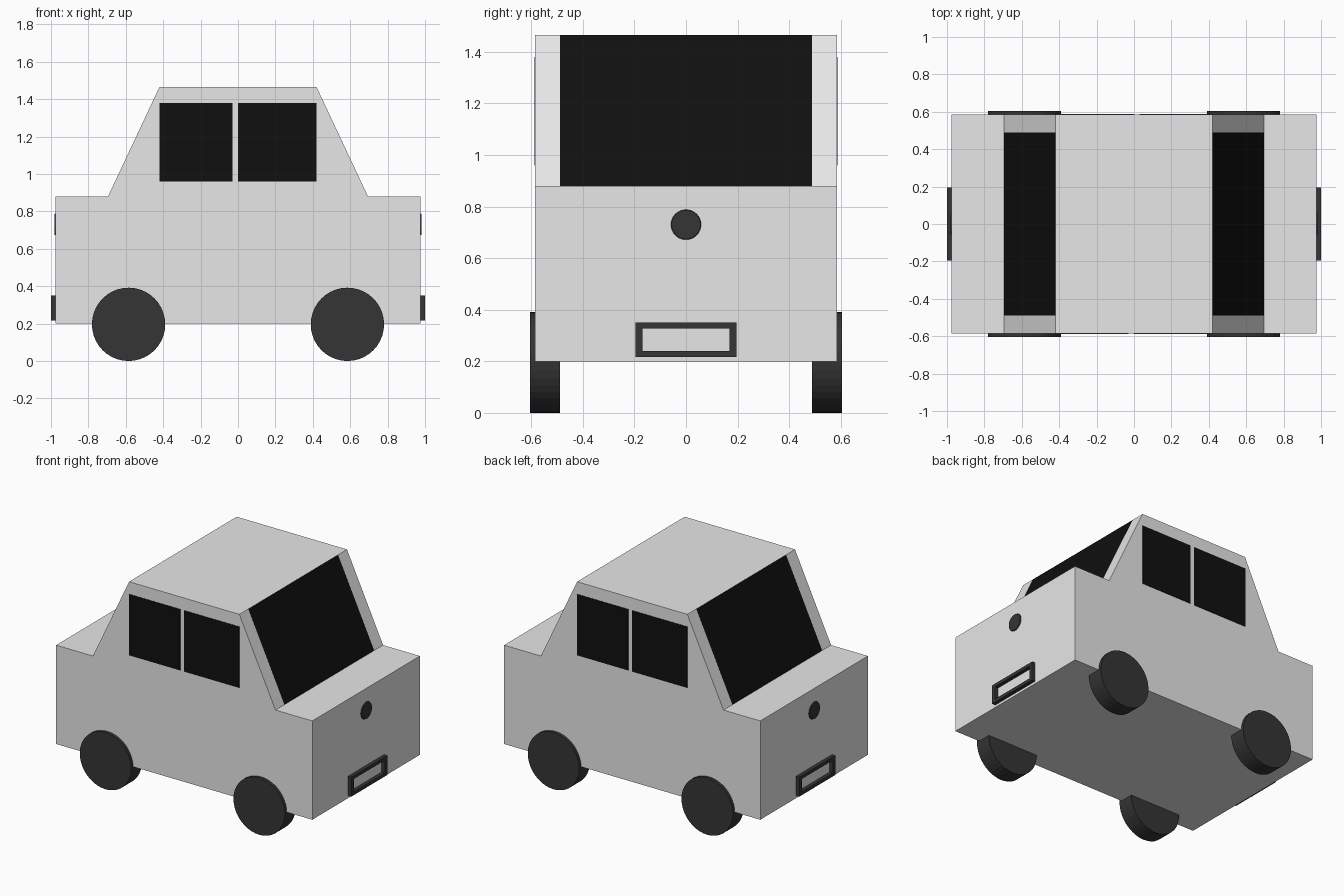
import bpy, bmesh
from math import pi
from mathutils import Matrix, Vector

if "Cube" in bpy.data.objects:
    bpy.data.objects.remove(bpy.data.objects["Cube"], do_unlink=True)


def material(name, value):
    m = bpy.data.materials.new(name)
    m.use_nodes = True
    colour = (value, value, value, 1)
    m.diffuse_color = colour
    m.node_tree.nodes["Principled BSDF"].inputs["Base Color"].default_value = colour
    return m


paint = material("light grey paint", 0.8)
rubber = material("dark grey rubber", 0.035)
glass = material("black glass", 0.005)


def finish(name, bm, *mats):
    bmesh.ops.recalc_face_normals(bm, faces=bm.faces)
    mesh = bpy.data.meshes.new(name)
    bm.to_mesh(mesh)
    bm.free()
    for m in mats:
        mesh.materials.append(m)
    obj = bpy.data.objects.new(name, mesh)
    bpy.context.collection.objects.link(obj)
    return obj


def add_box(bm, low, high):
    low, high = Vector(low), Vector(high)
    size = Matrix.Diagonal((high - low).to_4d())
    size[3][3] = 1
    bmesh.ops.create_cube(bm, size=1, matrix=Matrix.Translation((low + high) / 2) @ size)


def add_disc(bm, centre, r1, r2, depth, axis, segments):
    turn = Matrix.Rotation(pi / 2, 4, axis)
    bmesh.ops.create_cone(bm, cap_ends=True, segments=segments, radius1=r1, radius2=r2,
                          depth=depth, matrix=Matrix.Translation(centre) @ turn)


# Body shell: side profile swept across the width, split where the screens start
half = [(0.975, 0.2), (0.975, 0.88), (0.695, 0.88), (0.42, 1.465)]
profile = half + [(-x, z) for x, z in reversed(half)]
bm = bmesh.new()
rings = [[bm.verts.new((x, y, z)) for x, z in profile]
         for y in (-0.585, -0.488, 0.488, 0.585)]
n = len(profile)
for a, b in zip(rings, rings[1:]):
    for i in range(n):
        j = (i + 1) % n
        bm.faces.new((a[i], a[j], b[j], b[i]))
bm.faces.new(rings[0])
bm.faces.new(rings[-1])
bm.normal_update()
# Sloping middle faces are the front and rear screens
for f in bm.faces:
    sloped = abs(f.normal.x) > 0.1 and abs(f.normal.z) > 0.1
    if sloped and abs(f.calc_center_median().y) < 0.1:
        f.material_index = 1
finish("body", bm, paint, glass)

for side, label in ((1, "near"), (-1, "far")):
    # Side windows: one slightly wider than the other, turned half round on the far side
    for x0, x1, part in ((-0.42, -0.03, "narrow"), (0, 0.42, "wide")):
        bm = bmesh.new()
        add_box(bm, (x0, -0.588, 0.96), (x1, -0.58, 1.38))
        bmesh.ops.rotate(bm, verts=bm.verts, matrix=Matrix.Rotation(0 if side > 0 else pi, 3, "Z"))
        finish(f"{label}_{part}_window", bm, glass)

    # Wheels
    for x, part in ((0.585, "left"), (-0.585, "right")):
        bm = bmesh.new()
        add_disc(bm, (x, -side * 0.547, 0.196), 0.196, 0.196, 0.116, "X", 40)
        finish(f"{label}_{part}_wheel", bm, rubber)

for side, label in ((1, "left"), (-1, "right")):
    # Round badge on each end
    bm = bmesh.new()
    add_disc(bm, (0.976, 0, 0.73), 0.06, 0.056, 0.01, "Y", 32)
    bmesh.ops.rotate(bm, verts=bm.verts, matrix=Matrix.Rotation(0 if side > 0 else pi, 3, "Z"))
    finish(f"{label}_round_badge", bm, rubber)

    # Open number plate frame on each end
    bm = bmesh.new()
    for low, high in (((-0.195, 0.217), (0.195, 0.24)), ((-0.195, 0.328), (0.195, 0.351)),
                      ((-0.195, 0.24), (-0.168, 0.328)), ((0.168, 0.24), (0.195, 0.328))):
        add_box(bm, (0.97, *low), (1.0, *high))
    bmesh.ops.rotate(bm, verts=bm.verts, matrix=Matrix.Rotation(0 if side > 0 else pi, 3, "Z"))
    finish(f"{label}_plate_frame", bm, rubber)
